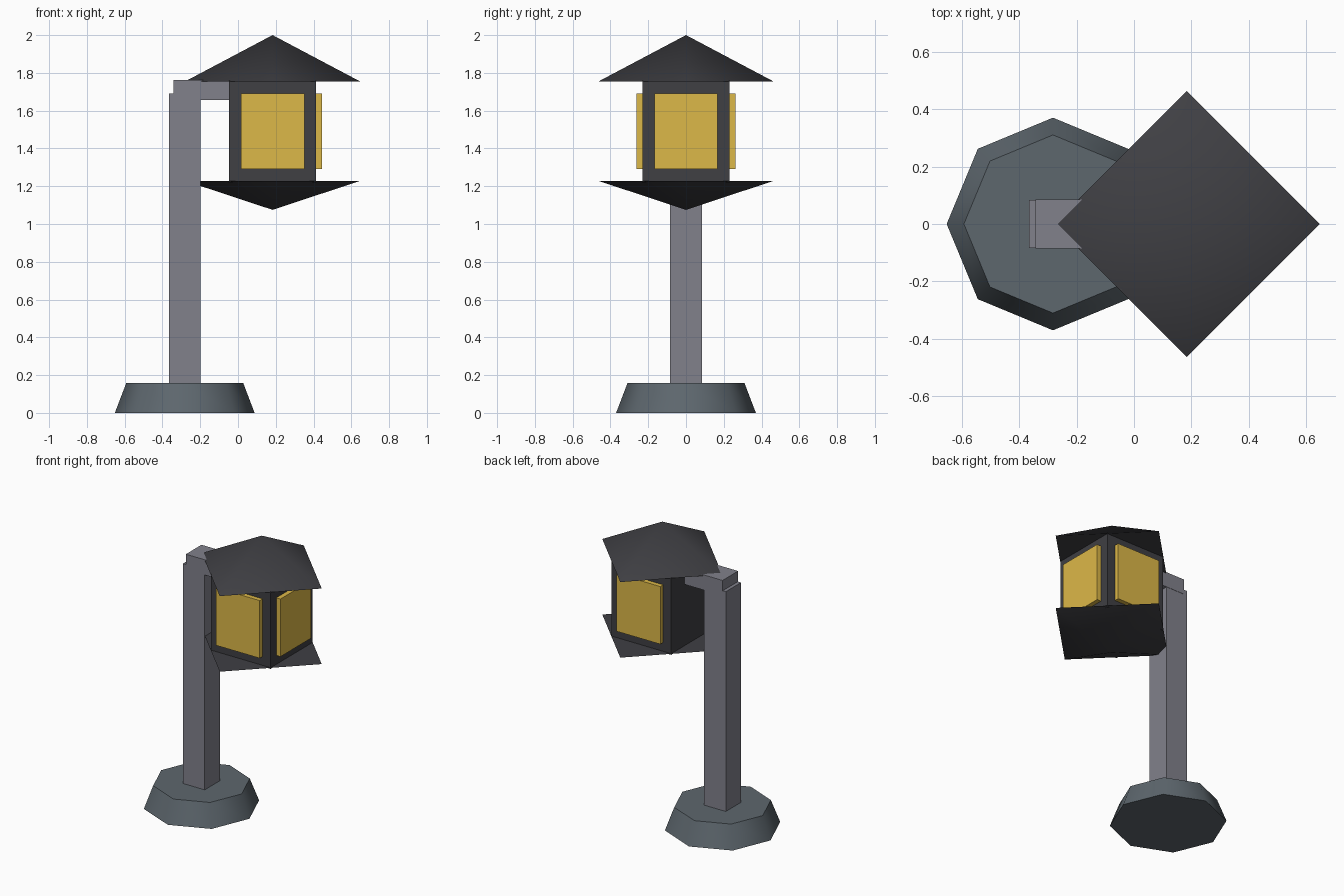
import bpy
import math

if "Cube" in bpy.data.objects:
    bpy.data.objects.remove(bpy.data.objects["Cube"])

LAMP_X, POST_X = 0.183, -0.282


def material(name, rgb):
    m = bpy.data.materials.new(name)
    m.diffuse_color = (*rgb, 1)
    m.use_nodes = True
    m.node_tree.nodes["Principled BSDF"].inputs["Base Color"].default_value = m.diffuse_color
    return m


stone = material("stone", (0.11, 0.135, 0.155))
metal = material("grey_metal", (0.22, 0.22, 0.26))
dark = material("dark_metal", (0.05, 0.05, 0.057))
glass = material("yellow_glass", (0.72, 0.48, 0.065))


def box(name, lo, hi, mat):
    bpy.ops.mesh.primitive_cube_add(size=1, location=[(a + b) / 2 for a, b in zip(lo, hi)])
    o = bpy.context.object
    o.name = name
    o.scale = [b - a for a, b in zip(lo, hi)]
    bpy.ops.object.transform_apply(location=False, rotation=False, scale=True)
    o.data.materials.append(mat)
    return o


def cone(name, sides, r1, r2, x, z0, z1, mat):
    # corners lie on the x and y axes; slopes shade smoothly, rims stay sharp
    bpy.ops.mesh.primitive_cone_add(vertices=sides, radius1=r1, radius2=r2,
                                    depth=z1 - z0, location=(x, 0, (z0 + z1) / 2))
    o = bpy.context.object
    o.name = name
    o.data.materials.append(mat)
    bpy.ops.object.shade_smooth_by_angle(angle=math.radians(60))


# Octagonal foot
cone("base", 8, 0.37, 0.31, POST_X, 0, 0.157, stone)

# Post and the arm that carries the lantern
box("post", (POST_X - 0.084, -0.084, 0.1), (POST_X + 0.084, 0.084, 1.69), metal)
box("arm", (-0.342, -0.086, 1.657), (0.0, 0.086, 1.763), metal)

# Lantern housing with roof and pointed underside
box("lantern_body", (LAMP_X - 0.23, -0.23, 1.22), (LAMP_X + 0.23, 0.23, 1.76), dark)
cone("roof", 4, 0.463, 0, LAMP_X, 1.755, 2.0, dark)
cone("lantern_bottom", 4, 0, 0.463, LAMP_X, 1.075, 1.228, dark)

# Window panes on the three sides away from the post
for name, turn in (("front_window", 0), ("right_window", 90), ("back_window", 180)):
    pane = box(name, (-0.168, -0.262, 1.29), (0.168, -0.2, 1.692), glass)
    offset = pane.location.y
    a = math.radians(turn)
    pane.location = (LAMP_X - offset * math.sin(a), offset * math.cos(a), pane.location.z)
    pane.rotation_euler.z = a
